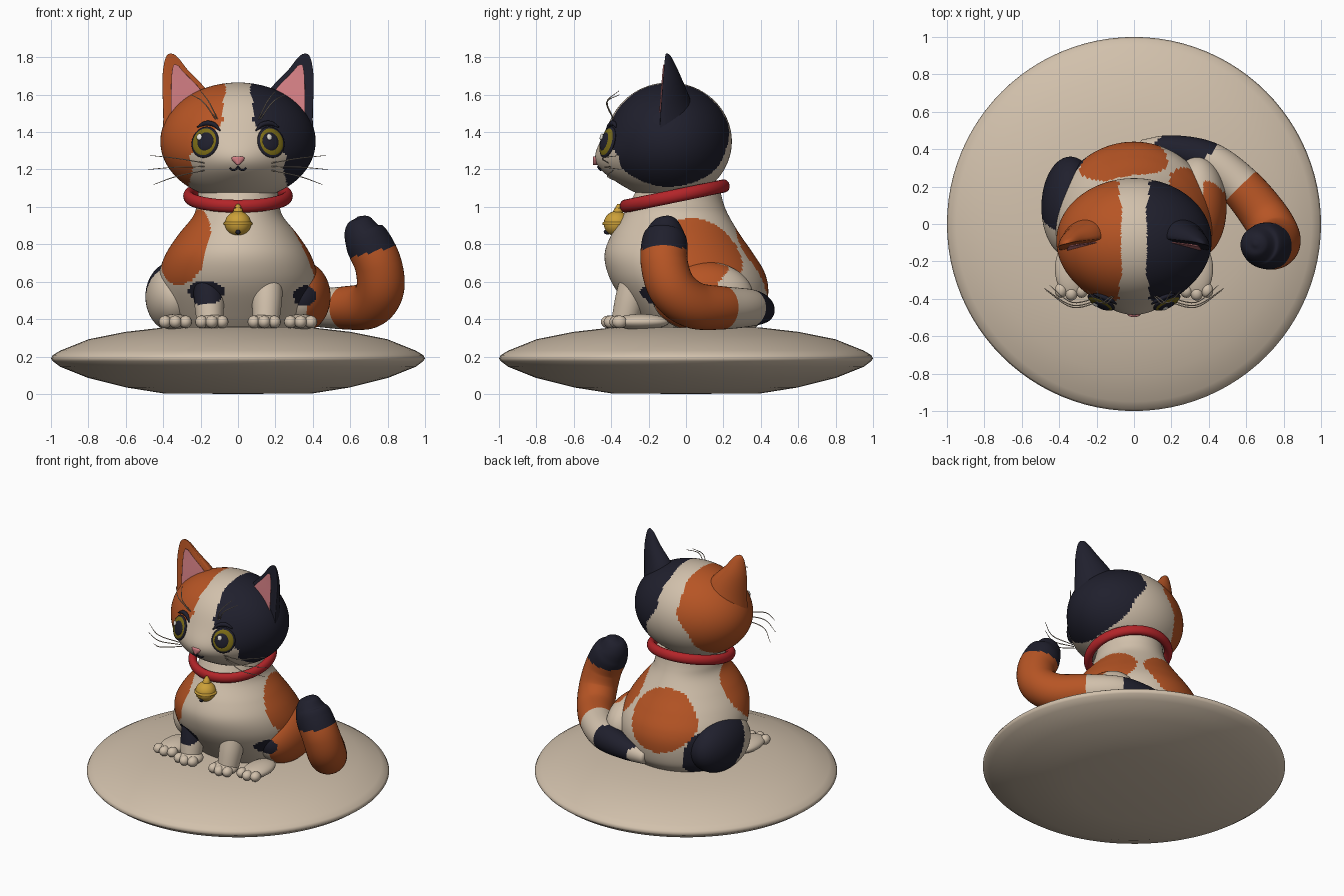
import bpy, bmesh
from math import sin, cos, pi, exp, sqrt, radians
from mathutils import Vector

cube = bpy.data.objects.get("Cube")
if cube:
    bpy.data.objects.remove(cube)

PALETTE = {
    "cream": (0.64, 0.53, 0.41), "orange": (0.47, 0.09, 0.018), "dark": (0.014, 0.014, 0.026),
    "pink": (0.68, 0.22, 0.24), "red": (0.45, 0.018, 0.022), "gold": (0.60, 0.35, 0.04),
    "olive": (0.20, 0.15, 0.008), "white": (0.80, 0.78, 0.72)}
MATS = {}
for key, rgb in PALETTE.items():
    m = bpy.data.materials.new(key)
    m.use_nodes = True
    m.diffuse_color = (*rgb, 1)
    m.node_tree.nodes["Principled BSDF"].inputs["Base Color"].default_value = (*rgb, 1)
    MATS[key] = m


def finish(name, bm, colour):
    """Turn a bmesh into a smooth object; colour is a name or a rule on face centres."""
    bmesh.ops.recalc_face_normals(bm, faces=bm.faces)
    me = bpy.data.meshes.new(name)
    used = []
    for f in bm.faces:
        f.smooth = True
        key = colour(f.calc_center_median()) if callable(colour) else colour
        if key not in used:
            used.append(key)
            me.materials.append(MATS[key])
        f.material_index = used.index(key)
    bm.to_mesh(me)
    bm.free()
    ob = bpy.data.objects.new(name, me)
    bpy.context.collection.objects.link(ob)
    return ob


def smooth_path(rows, n):
    """Catmull-Rom interpolation through rows of numbers."""
    rows = [Vector(r) for r in rows]
    ext = [rows[0] * 2 - rows[1]] + rows + [rows[-1] * 2 - rows[-2]]
    out = []
    for a, b, c, d in zip(ext, ext[1:], ext[2:], ext[3:]):
        for i in range(n):
            t = i / n
            out.append(b + (c - a) * (t / 2) + (a * 2 - b * 5 + c * 4 - d) * (t * t / 2)
                       + (b * 3 - a - c * 3 + d) * (t ** 3 / 2))
    return out + [rows[-1]]


def loft(name, rings, colour):
    bm = bmesh.new()
    loops = [[bm.verts.new(p) for p in ring] for ring in rings]
    n = len(loops[0])
    for a, b in zip(loops, loops[1:]):
        for i in range(n):
            bm.faces.new((a[i], a[(i + 1) % n], b[(i + 1) % n], b[i]))
    bm.faces.new(loops[0])
    bm.faces.new(loops[-1])
    return finish(name, bm, colour)


def tube(name, rows, colour, n=6, sides=10):
    """Tube through rows of x, y, z, radius."""
    path = smooth_path(rows, n)
    pts = [p.to_3d() if len(p) == 3 else Vector(p[:3]) for p in path]
    rings = []
    for i, p in enumerate(pts):
        tangent = pts[min(i + 1, len(pts) - 1)] - pts[max(i - 1, 0)]
        q = tangent.to_track_quat('Z', 'Y')
        rings.append([p + q @ Vector((cos(2 * pi * k / sides), sin(2 * pi * k / sides), 0)) * path[i][3]
                      for k in range(sides)])
    return loft(name, rings, colour)


def ball(name, loc, radii, colour, facing=None, seg=32):
    """Ellipsoid; facing turns its local z axis to a direction."""
    bm = bmesh.new()
    bmesh.ops.create_uvsphere(bm, u_segments=seg, v_segments=seg * 2 // 3, radius=1)
    q = facing.to_track_quat('Z', 'Y') if facing else None
    for v in bm.verts:
        p = Vector(v.co[i] * radii[i] for i in range(3))
        v.co = Vector(loc) + (q @ p if q else p)
    return finish(name, bm, colour)


def inside(p, centre, radii):
    wobble = 0.05 * sin(24 * p.z + 9 * p.x) + 0.04 * sin(21 * p.y + 17 * p.x)
    return sum(((p[i] - centre[i]) / radii[i]) ** 2 for i in range(3)) < 1 + wobble


# Base disc
PROFILE = [(0.02, 0), (0.4, 0.003), (0.6, 0.035), (0.8, 0.085), (0.95, 0.145), (0.99, 0.175), (1, 0.19),
           (0.99, 0.208), (0.95, 0.232), (0.8, 0.292), (0.6, 0.332), (0.4, 0.355), (0.02, 0.365)]
loft("base_disc", [[(r * cos(a * pi / 48), r * sin(a * pi / 48), z) for a in range(96)] for r, z in PROFILE], "cream")

# Body with coat patches
SPOTS = [("orange", (-0.31, -0.23, 0.81), (0.19, 0.24, 0.23)), ("orange", (0.38, 0.1, 0.78), (0.22, 0.27, 0.24)),
         ("orange", (-0.06, 0.40, 0.72), (0.25, 0.25, 0.22)), ("dark", (-0.18, -0.36, 0.54), (0.11, 0.13, 0.065)),
         ("dark", (-0.36, 0.24, 0.48), (0.17, 0.22, 0.18)), ("orange", (0.46, 0.0, 0.5), (0.12, 0.2, 0.2)),
         ("dark", (0.36, -0.2, 0.525), (0.065, 0.15, 0.055))]


def coat(p):
    for key, centre, radii in reversed(SPOTS):
        if inside(p, centre, radii):
            return key
    return "cream"


STATIONS = [(0.34, 0.34, -0.20, 0.36), (0.42, 0.39, -0.27, 0.42), (0.55, 0.42, -0.37, 0.44), (0.65, 0.42, -0.42, 0.42),
            (0.75, 0.385, -0.435, 0.36), (0.85, 0.32, -0.40, 0.29), (0.95, 0.24, -0.34, 0.23),
            (1.02, 0.22, -0.30, 0.20), (1.10, 0.21, -0.26, 0.18)]
loft("body", [[(w * cos(a * pi / 72), (y0 + y1) / 2 + (y1 - y0) / 2 * sin(a * pi / 72), z) for a in range(144)]
              for z, w, y0, y1 in smooth_path(STATIONS, 10)], coat)

# Legs, haunches and paws
for s, side in ((1, "left"), (-1, "right")):
    def haunch_coat(p):
        if p.x < 0:
            return "dark" if p.y > 0.12 - 0.5 * (p.z - 0.36) else coat(p)
        if inside(p, (0.36, -0.2, 0.525), (0.065, 0.15, 0.055)):
            return "dark"
        return "orange" if p.x > 0.37 and p.y < 0.2 + 0.03 * sin(30 * p.z) else "cream"
    ball(side + "_haunch", (s * 0.34, 0.09, 0.52), (0.155, 0.27, 0.19), haunch_coat, seg=96)
    tube(side + "_front_leg", [(s * 0.16, -0.27, 0.62, 0.08), (s * 0.155, -0.30, 0.50, 0.08),
                               (s * 0.15, -0.33, 0.38, 0.07)], coat, n=10, sides=40)
    for foot, x, y, length in (("front", 0.14, -0.35, 0.085), ("hind", 0.335, -0.24, 0.15)):
        ball(f"{side}_{foot}_paw", (s * x, y, 0.385), (0.088, length, 0.042), "cream")
        for i in (-1, 0, 1):
            ball(f"{side}_{foot}_toe", (s * x + i * 0.055, y - length + 0.02 + 0.015 * abs(i), 0.385),
                 (0.034, 0.04, 0.034), "cream", seg=16)

# Tail, banded along its length
TAIL = [(0.04, 0.40, 0.43, 0.05), (0.2, 0.40, 0.45, 0.075), (0.40, 0.34, 0.46, 0.10), (0.57, 0.20, 0.46, 0.115),
        (0.70, 0.04, 0.475, 0.125), (0.76, -0.07, 0.56, 0.128), (0.75, -0.115, 0.69, 0.126),
        (0.695, -0.115, 0.81, 0.122), (0.665, -0.11, 0.87, 0.10), (0.655, -0.105, 0.93, 0.06), (0.65, -0.105, 0.95, 0.01)]


def tail_bands(p):
    if p.z > 0.75 + 0.25 * (p.x - 0.68):
        return "dark"
    d = p.x - p.y
    return "cream" if d < -0.32 else "dark" if d < 0.03 else "cream" if d < 0.36 else "orange"


tube("tail", TAIL, tail_bands, n=10, sides=40)


# Head with a soft muzzle bulge
def bulge(x, z):
    return 0.08 * exp(-(x / 0.26) ** 2 - ((z - 1.23) / 0.13) ** 2)


def face(x, z):
    """Point on the face and its outward direction."""
    def y(x, z):
        return -0.09 - 0.335 * sqrt(max(0, 1 - (x / 0.415) ** 2 - ((z - 1.35) / 0.315) ** 2)) - bulge(x, z)
    e = 0.01
    n = Vector((y(x + e, z) - y(x - e, z), -2 * e, y(x, z + e) - y(x, z - e)))
    return Vector((x, y(x, z), z)), n.normalized()


def head_coat(p):
    drop = max(0, 1.47 - p.z)
    edge = 0.075 + (min(0.18, 0.9 * drop) if p.y < -0.09 else 0.5 * drop) + 0.01 * sin(30 * p.z)
    if abs(p.x) < edge or p.z < 1.09 + 0.012 * sin(25 * p.y):
        return "cream"
    return "dark" if p.x > 0 else "orange"


bm = bmesh.new()
bmesh.ops.create_uvsphere(bm, u_segments=160, v_segments=110, radius=1)
for v in bm.verts:
    front = max(0, -v.co.y) ** 0.5
    v.co = (v.co.x * 0.415, v.co.y * 0.335 - 0.09, v.co.z * 0.315 + 1.35)
    v.co.y -= front * bulge(v.co.x, v.co.z)
finish("head", bm, head_coat)


# Ears: flat in front, rounded behind
def ear(name, s, rows, y, colour):
    rings = []
    for cx, cz, w, d, slope in smooth_path(rows, 6):
        ring = []
        for k in range(32):
            c, r = cos(k * pi / 16), sin(k * pi / 16)
            ring.append((s * (cx + w * c), y - 0.25 * w * c + d * (r if r > 0 else 0.08 * r), cz - slope * w * c))
        rings.append(ring)
    loft(name, rings, colour)


EAR = [(0.265, 1.46, 0.135, 0.16, 0.5), (0.285, 1.57, 0.115, 0.12, 0.5), (0.335, 1.70, 0.07, 0.07, 0.4),
       (0.355, 1.78, 0.04, 0.035, 0.3), (0.36, 1.812, 0.02, 0.018, 0.1), (0.36, 1.82, 0.004, 0.005, 0)]
INNER = [(0.262, 1.50, 0.095, 0.012, 0.5), (0.28, 1.59, 0.078, 0.012, 0.5), (0.32, 1.70, 0.036, 0.01, 0.4),
         (0.334, 1.75, 0.015, 0.008, 0.3), (0.337, 1.762, 0.004, 0.004, 0)]

for s, side, fur in ((1, "left", "dark"), (-1, "right", "orange")):
    ear(side + "_ear", s, EAR, -0.105, fur)
    ear(side + "_inner_ear", s, INNER, -0.120, "pink")
    # Eyes in layers, with lashes
    p, n = face(s * 0.175, 1.345)
    up = Vector((0, 0, 1))
    across = up.cross(n).normalized()
    for part, size, lift, shift, key in (("rim", 0.080, 0.002, 0, "dark"), ("iris", 0.072, 0.006, 0, "olive"),
                                         ("pupil", 0.050, 0.013, -0.008, "dark")):
        ball(f"{side}_eye_{part}", p + n * lift - across * shift * s * -1, (size, size * 1.08, 0.018), key, n)
    ball(side + "_eye_glint", p + n * 0.029 - across * 0.022 + up * 0.022, (0.016, 0.018, 0.006), "white", n, 16)
    lash = []
    for x, z, r in ((0.095, 1.405, 0.004), (0.125, 1.437, 0.012), (0.17, 1.445, 0.013), (0.215, 1.425, 0.004)):
        q, m = face(s * x, z)
        lash.append((*(q + m * 0.006), r))
    tube(side + "_lash", lash, "dark")
    # Whiskers and brow hairs
    for z0, x1, z1 in ((1.235, 0.47, 1.275), (1.215, 0.48, 1.20), (1.195, 0.45, 1.12)):
        a, _ = face(s * 0.18, z0)
        tube(side + "_whisker", [(*a, 0.003), (s * 0.33, a.y - 0.03, (z0 + z1) / 2 + 0.005, 0.003),
                                 (s * x1, a.y + 0.06, z1, 0.0015)], "cream", sides=6)
    for x0, x1, z1 in ((0.12, 0.25, 1.60), (0.11, 0.20, 1.62)):
        a, _ = face(s * x0, 1.47)
        tube(side + "_brow_hair", [(*a, 0.003), (s * (x0 + x1) / 2, a.y - 0.035, 1.56, 0.003),
                                   (s * x1, a.y + 0.03, z1, 0.0015)], "cream", sides=6)
    # Mouth curve
    mouth = [(*(face(s * x, z)[0]), 0.005) for x, z in ((0, 1.215), (0.012, 1.20), (0.028, 1.197), (0.042, 1.207))]
    tube(side + "_mouth", mouth, "dark", sides=8)

# Nose: rounded triangle pointing down
tip, _ = face(0, 1.25)
loft("nose", [[(w * cos(k * pi / 8), tip.y + 0.006 + 0.018 * sin(k * pi / 8), z) for k in range(16)]
              for z, w in ((1.224, 0.004), (1.232, 0.016), (1.25, 0.032), (1.262, 0.036), (1.27, 0.026))], "pink")

# Collar
bpy.ops.mesh.primitive_torus_add(major_segments=72, minor_segments=16, major_radius=0.265, minor_radius=0.028,
                                 location=(0, -0.06, 1.058), rotation=(radians(11.6), 0, 0))
collar = bpy.context.object
collar.name = "collar"
collar.scale = (1, 1.02, 1.25)
collar.data.materials.append(MATS["red"])
bpy.ops.object.shade_smooth()

# Bell with belt, loop and slot
ball("bell", (0, -0.37, 0.91), (0.07, 0.07, 0.068), "gold")
loft("bell_belt", [[(r * cos(k * pi / 20), -0.37 + r * sin(k * pi / 20), z) for k in range(40)]
                   for z, r in ((0.902, 0.07), (0.905, 0.077), (0.917, 0.077), (0.92, 0.07))], "gold")
tube("bell_loop", [(0, -0.365, 0.965, 0.028), (0, -0.36, 0.99, 0.022), (0, -0.36, 1.015, 0.008)], "gold", sides=16)
ball("bell_slot", (0, -0.42, 0.866), (0.013, 0.02, 0.014), "dark", seg=16)
